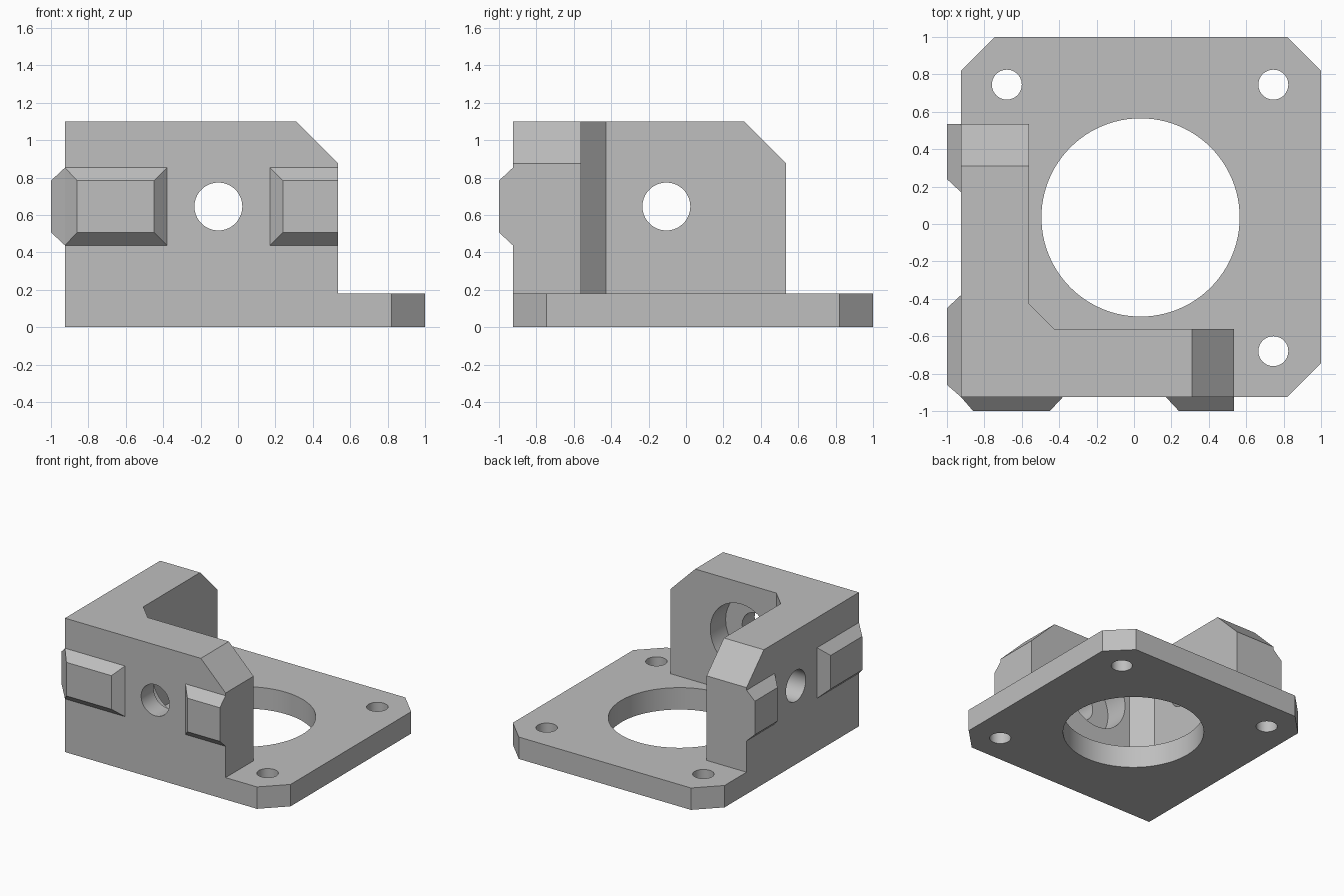
import bpy, bmesh
from mathutils import Matrix

if "Cube" in bpy.data.objects:
    bpy.data.objects.remove(bpy.data.objects["Cube"], do_unlink=True)

LOW, HIGH = -0.925, 1.0           # plate limits in x and y
PLATE_TOP, WALL_TOP = 0.18, 1.10
WALL_IN, WALL_END = -0.562, 0.535  # inner face and free end of each wall
CUT = 0.18                         # plate corner chamfer
BORE_X, BORE_Z = -0.105, 0.645     # axis of the wall bores
SWAP = Matrix(((0, 1, 0, 0), (1, 0, 0, 0), (0, 0, 1, 0), (0, 0, 0, 1)))

grey = bpy.data.materials.new("plain_grey")
grey.use_nodes = True
colour = (0.52, 0.52, 0.52, 1)
grey.diffuse_color = colour
grey.node_tree.nodes["Principled BSDF"].inputs["Base Color"].default_value = colour


def make_object(name, bm):
    bmesh.ops.recalc_face_normals(bm, faces=bm.faces)
    mesh = bpy.data.meshes.new(name)
    bm.to_mesh(mesh)
    bm.free()
    mesh.materials.append(grey)
    obj = bpy.data.objects.new(name, mesh)
    bpy.context.collection.objects.link(obj)
    return obj


def prism(name, points, offset):
    """Extrude a flat outline along an offset."""
    bm = bmesh.new()
    face = bm.faces.new([bm.verts.new(p) for p in points])
    result = bmesh.ops.extrude_face_region(bm, geom=[face], use_keep_orig=True)
    moved = [v for v in result["geom"] if isinstance(v, bmesh.types.BMVert)]
    bmesh.ops.translate(bm, verts=moved, vec=offset)
    return make_object(name, bm)


def cylinder(name, centre, radius, depth, axis="Z", segments=64):
    bm = bmesh.new()
    turn = Matrix.Rotation(1.5707963, 4, "X") if axis == "Y" else Matrix()
    bmesh.ops.create_cone(bm, cap_ends=True, segments=segments, radius1=radius,
                          radius2=radius, depth=depth,
                          matrix=Matrix.Translation(centre) @ turn)
    return make_object(name, bm)


def swapped(obj):
    """Copy a front part onto the side wall by exchanging x and y."""
    bm = bmesh.new()
    bm.from_mesh(obj.data)
    bm.transform(SWAP)
    return make_object(obj.name.replace("front", "side"), bm)


def combine(target, tool, operation):
    mod = target.modifiers.new(operation, "BOOLEAN")
    mod.operation, mod.solver, mod.object = operation, "EXACT", tool
    bpy.context.view_layer.update()
    graph = bpy.context.evaluated_depsgraph_get()
    mesh = bpy.data.meshes.new_from_object(target.evaluated_get(graph))
    target.modifiers.clear()
    target.data = mesh
    bpy.data.objects.remove(tool, do_unlink=True)


# Base plate with three chamfered corners
bracket = prism("mounting_bracket", [
    (LOW, LOW, 0), (HIGH - CUT, LOW, 0), (HIGH, LOW + CUT, 0),
    (HIGH, HIGH - CUT, 0), (HIGH - CUT, HIGH, 0), (LOW + CUT, HIGH, 0),
    (LOW, HIGH - CUT, 0)], (0, 0, PLATE_TOP))

# L-shaped walls with an inner corner fillet
fillet = WALL_IN + 0.135
walls = prism("walls", [
    (LOW, LOW, 0), (WALL_END, LOW, 0), (WALL_END, WALL_IN, 0),
    (fillet, WALL_IN, 0), (WALL_IN, fillet, 0), (WALL_IN, WALL_END, 0),
    (LOW, WALL_END, 0)], (0, 0, WALL_TOP))
combine(bracket, walls, "UNION")

# Sloped top corner, bore and counterbore of each wall
slope = prism("front_slope", [
    (WALL_END - 0.325, -1.2, WALL_TOP + 0.1), (WALL_END + 0.1, -1.2, WALL_TOP - 0.325),
    (WALL_END + 0.1, -1.2, WALL_TOP + 0.1)], (0, 0.8, 0))
bore = cylinder("front_bore", (BORE_X, -0.75, BORE_Z), 0.128, 0.6, "Y")
counterbore = cylinder("front_counterbore", (BORE_X, WALL_IN, BORE_Z), 0.278, 0.4, "Y")
for cutter in (slope, bore, counterbore):
    combine(bracket, swapped(cutter), "DIFFERENCE")
    combine(bracket, cutter, "DIFFERENCE")

# Large centre opening and screw holes
combine(bracket, cylinder("opening", (0.035, 0.035, 0), 0.53, 0.8, segments=96), "DIFFERENCE")
for x, y in ((-0.68, 0.745), (0.745, 0.745), (0.745, -0.68)):
    combine(bracket, cylinder("screw_hole", (x, y, 0), 0.08, 0.8, segments=48), "DIFFERENCE")


def clip_pad(name, x0, x1, top_x0, top_x1):
    """Raised pad with bevelled rims on the outer face of the front wall."""
    bm = bmesh.new()
    rings = []
    for y, a, b, low, high in ((LOW, x0, x1, 0.437, 0.853),
                               (-1, top_x0, top_x1, 0.507, 0.783)):
        rings.append([bm.verts.new((x, y, z)) for x, z in
                      ((a, low), (b, low), (b, high), (a, high))])
    base, top = rings
    bm.faces.new(base)
    bm.faces.new(top)
    for i in range(4):
        j = (i + 1) % 4
        bm.faces.new((base[i], base[j], top[j], top[i]))
    return make_object(name, bm)


# Pads near the corner and at the free end, on both walls
for pad in (clip_pad("front_corner_pad", LOW, -0.38, -0.86, -0.45),
            clip_pad("front_end_pad", 0.17, WALL_END, 0.24, WALL_END)):
    swapped(pad)

# Smooth bores with crisp rims
bpy.ops.object.select_all(action="DESELECT")
bracket.select_set(True)
bpy.context.view_layer.objects.active = bracket
bpy.ops.object.shade_smooth_by_angle(angle=0.52)
